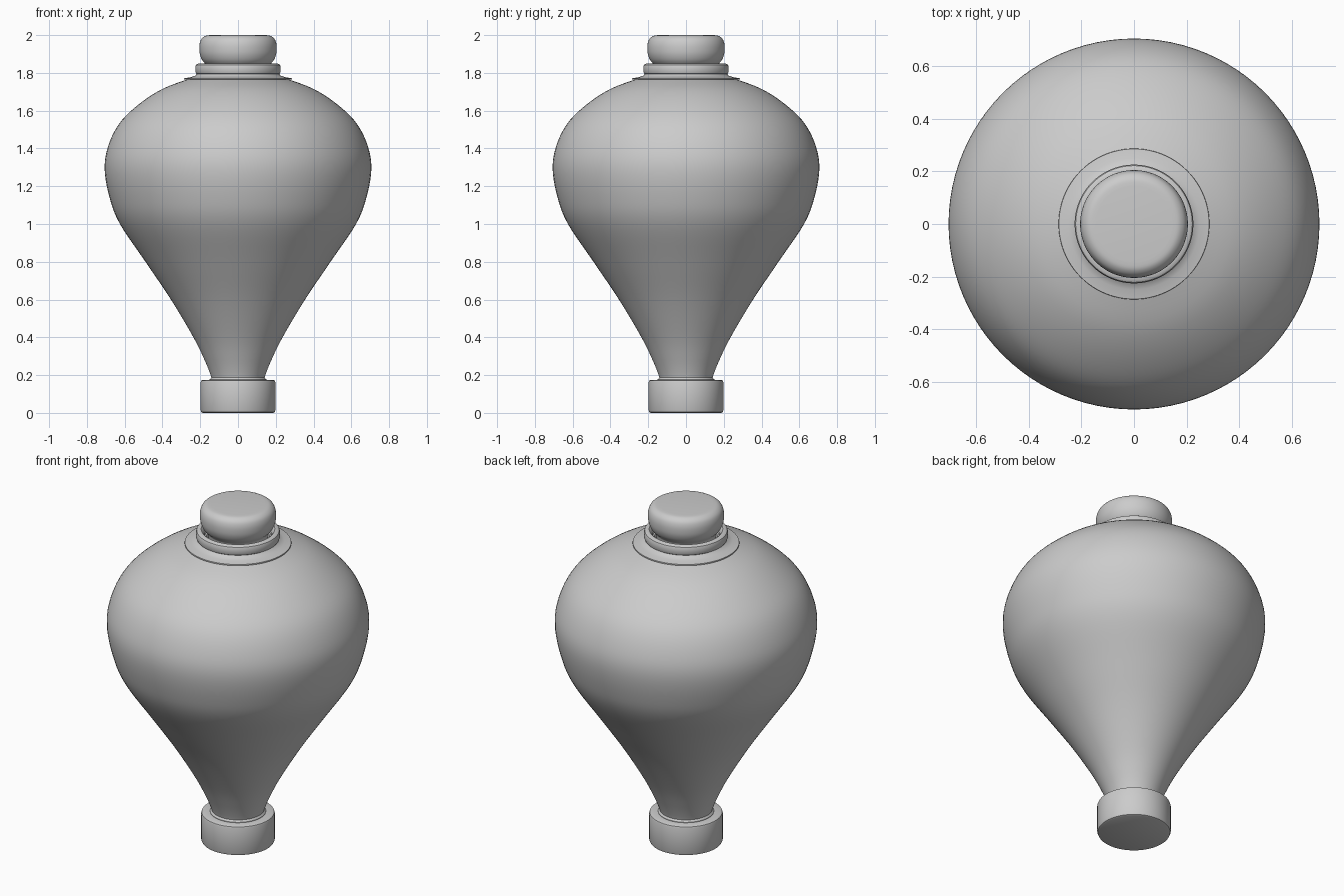
import bpy, math

if "Cube" in bpy.data.objects:
    bpy.data.objects.remove(bpy.data.objects["Cube"])


def smooth_curve(pts, steps):
    # Catmull-Rom interpolation through profile points
    out = []
    for i in range(len(pts) - 1):
        p0, p1, p2 = pts[max(i - 1, 0)], pts[i], pts[i + 1]
        p3 = pts[min(i + 2, len(pts) - 1)]
        for s in range(steps):
            t = s / steps
            out.append(tuple(
                0.5 * (2 * b + (c - a) * t + (2 * a - 5 * b + 4 * c - d) * t * t
                       + (3 * b - a - 3 * c + d) * t ** 3)
                for a, b, c, d in zip(p0, p1, p2, p3)))
    return out + [pts[-1]]


def lathe(name, profile, closed=False, segments=96, angle=35):
    # Revolve an (r, z) profile, ordered bottom to top on the outside
    verts, faces = [], []
    for r, z in profile:
        for k in range(segments):
            a = 2 * math.pi * k / segments
            verts.append((r * math.cos(a), r * math.sin(a), z))
    n = len(profile)
    for i in range(n if closed else n - 1):
        j = (i + 1) % n
        for k in range(segments):
            m = (k + 1) % segments
            faces.append((i * segments + k, i * segments + m,
                          j * segments + m, j * segments + k))
    if not closed:
        faces.append(tuple(reversed(range(segments))))
        faces.append(tuple(range((n - 1) * segments, n * segments)))
    mesh = bpy.data.meshes.new(name)
    mesh.from_pydata(verts, [], faces)
    obj = bpy.data.objects.new(name, mesh)
    bpy.context.collection.objects.link(obj)
    bpy.ops.object.select_all(action='DESELECT')
    obj.select_set(True)
    bpy.context.view_layer.objects.active = obj
    bpy.ops.object.shade_smooth_by_angle(angle=math.radians(angle))
    return obj


# Bulbous body tapering to a narrow neck
lathe("body", smooth_curve([
    (0.137, 0.165), (0.145, 0.2), (0.177, 0.28), (0.236, 0.4), (0.355, 0.6),
    (0.49, 0.8), (0.625, 1.0), (0.68, 1.14), (0.706, 1.29), (0.688, 1.41),
    (0.63, 1.53), (0.53, 1.63), (0.40, 1.715), (0.25, 1.772)], 5))

# Cylindrical foot with softened edges
lathe("foot", [
    (0.185, 0.0), (0.194, 0.004), (0.198, 0.014), (0.198, 0.162),
    (0.195, 0.171), (0.186, 0.175), (0.135, 0.175)])

# Small fillet ring where the neck meets the foot
lathe("neck_ring", [
    (0.13, 0.17), (0.15, 0.17), (0.15, 0.178), (0.143, 0.184),
    (0.138, 0.195), (0.13, 0.195)], closed=True)

# Thin flared flange resting on the shoulder
lathe("flange", [
    (0.17, 1.764), (0.286, 1.764), (0.287, 1.767), (0.286, 1.771),
    (0.25, 1.777), (0.225, 1.786), (0.212, 1.80), (0.17, 1.80)], closed=True)

# Rounded collar ring
lathe("collar", [
    (0.18, 1.79), (0.212, 1.79), (0.222, 1.797), (0.226, 1.808),
    (0.226, 1.832), (0.222, 1.843), (0.212, 1.849), (0.198, 1.849),
    (0.19, 1.842), (0.18, 1.825)], closed=True)

# Pillow-shaped stopper knob
lathe("knob", [(0.16, 1.765), (0.16, 1.83)] + smooth_curve([
    (0.165, 1.84), (0.188, 1.865), (0.201, 1.895), (0.205, 1.925),
    (0.203, 1.955), (0.193, 1.98), (0.172, 1.996), (0.145, 2.0)], 4))
